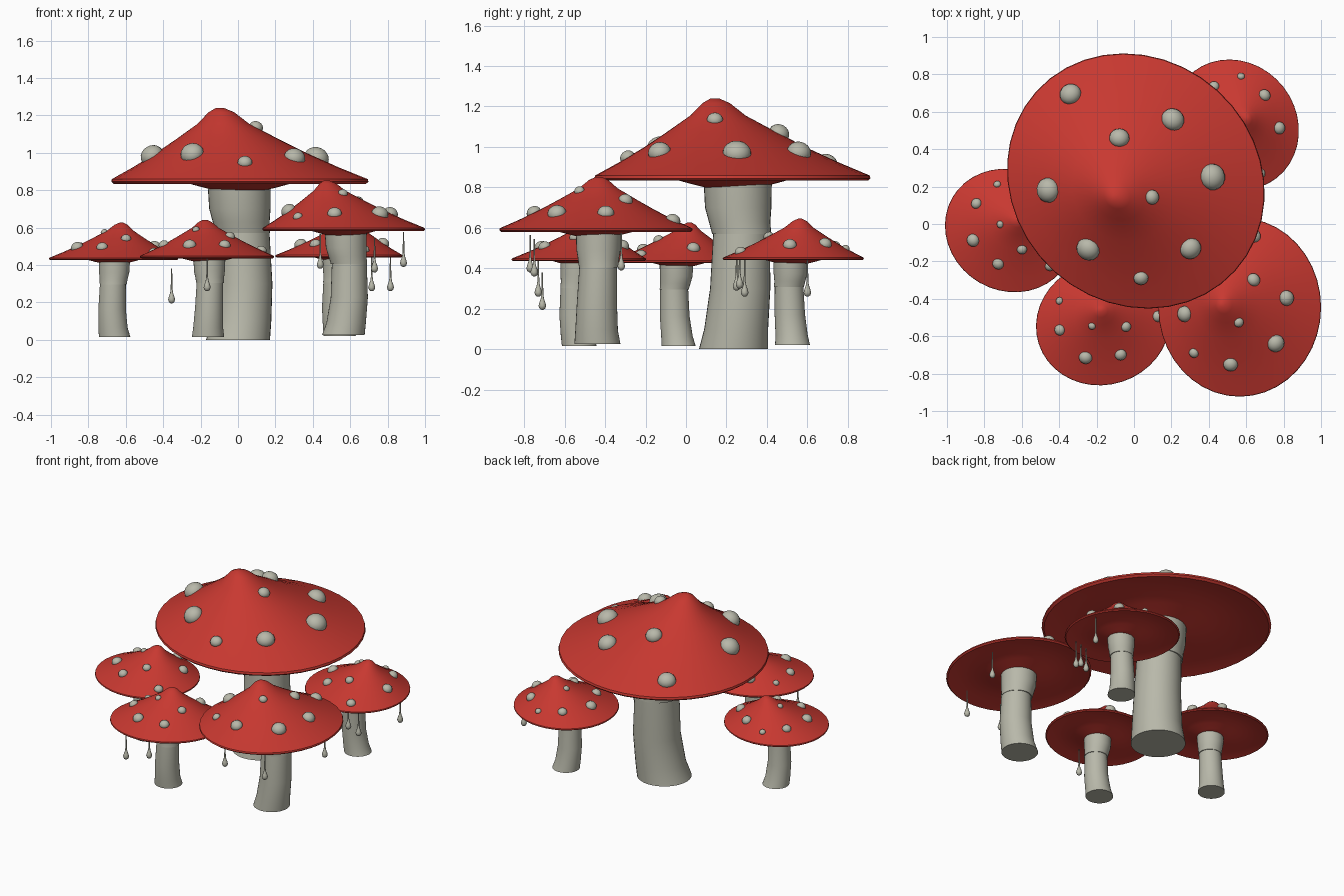
import bpy, bmesh
from math import sin, cos, pi, radians
from mathutils import Vector, Matrix
from mathutils.bvhtree import BVHTree

if "Cube" in bpy.data.objects:
    bpy.data.objects.remove(bpy.data.objects["Cube"])


def material(name, rgb):
    m = bpy.data.materials.new(name)
    m.diffuse_color = (*rgb, 1)
    m.use_nodes = True
    m.node_tree.nodes["Principled BSDF"].inputs["Base Color"].default_value = m.diffuse_color
    return m


RED = material("cap_red", (0.58, 0.04, 0.03))
PALE = material("pale_flesh", (0.48, 0.48, 0.40))


def loft(rings, sides=36, stretch=1.0, turn=0.0):
    """Skin rings (z, cx, cy, r) into a solid; stretch makes ovals with the long axis at turn."""
    bm = bmesh.new()
    axis, side = Vector((cos(turn), sin(turn), 0)), Vector((-sin(turn), cos(turn), 0))
    loops = []
    for z, cx, cy, r in rings:
        angles = [2 * pi * i / sides for i in range(sides)]
        loops.append([bm.verts.new(Vector((cx, cy, z)) + axis * r * stretch * cos(a)
                                   + side * r / stretch * sin(a)) for a in angles])
    for a, b in zip(loops, loops[1:]):
        for i in range(sides):
            j = (i + 1) % sides
            bm.faces.new((a[i], a[j], b[j], b[i]))
    bm.faces.new(loops[0][::-1])
    bm.faces.new(loops[-1])
    bmesh.ops.recalc_face_normals(bm, faces=bm.faces)
    return bm


def to_mesh(bm, name, mat):
    me = bpy.data.meshes.new(name)
    bm.to_mesh(me)
    bm.free()
    me.materials.append(mat)
    for p in me.polygons:
        p.use_smooth = True
    me.set_sharp_from_angle(angle=radians(42))
    return me


def place(me, name, matrix):
    ob = bpy.data.objects.new(name, me)
    bpy.context.collection.objects.link(ob)
    ob.matrix_world = matrix


# One mushroom, modelled around the centre of its rim
RIM_Z, RIM_R, PEAK = 0.845, 0.684, 0.395
APEX = Vector((-.11, -.09))

# bent stem and the skirt around its upper part
stem = to_mesh(loft([(0, -.01, .005, .171), (.1, .01, .018, .158), (.3, .025, .038, .149),
                     (.58, .018, .045, .14)]), "stem", PALE)
skirt = to_mesh(loft([(.57, .014, .045, .146), (.63, .007, .035, .152),
                      (.7, 0, .028, .164), (.87, -.005, .025, .17)]), "skirt", PALE)

# cap: (radius fraction, height) below, then (radius fraction, height fraction) above
under = [(.2, -.045), (.3, -.028), (.45, 0), (.6, .022), (.8, .018), (.98, -.012)]
top = [(1, 0), (.995, .035), (.8, .195), (.6, .375), (.4, .575), (.2, .785), (.1, .94), (.03, 1)]
rings = [(RIM_Z + h, 0, 0, t * RIM_R) for t, h in under]
rings += [(RIM_Z + h * PEAK, *(APEX * (1 - t)), t * RIM_R) for t, h in top]
bm = loft(rings, 40, 1.048, radians(138))
surface = BVHTree.FromBMesh(bm)
cap = to_mesh(bm, "cap", RED)

# warts on the cap surface: (angle, radius fraction, size)
SPOTS = [(127, .85, .056), (111, .36, .052), (59, .56, .06), (3, .6, .068), (315, .18, .038),
         (186, .69, .064), (235, .65, .062), (309, .68, .056), (273, .76, .038)]
bm = bmesh.new()
for angle, t, size in SPOTS:
    a = radians(angle)
    hit, normal, _, _ = surface.ray_cast(
        Vector((cos(a) * t * RIM_R, sin(a) * t * RIM_R, 3)), Vector((0, 0, -1)))
    m = Matrix.Translation(hit) @ normal.to_track_quat('Z', 'Y').to_matrix().to_4x4()
    bmesh.ops.create_uvsphere(bm, u_segments=16, v_segments=10, radius=size,
                              matrix=m @ Matrix.Diagonal((1.04, 1, .87, 1)))
spots = to_mesh(bm, "spots", PALE)

# The cluster: the same mushroom turned and scaled (x, y, z, scale, turn)
CLUSTER = {
    "main": (.01, .23, 0, 1, 0),
    "left": (-.665, -.035, .015, .493, 192),
    "front": (-.165, -.53, .015, .505, 240),
    "right": (.565, -.445, .025, .667, -48),
    "back": (.54, .53, .02, .504, 170),
}
for name, (x, y, z, scale, turn) in CLUSTER.items():
    matrix = (Matrix.Translation((x, y, z)) @ Matrix.Rotation(radians(turn), 4, 'Z')
              @ Matrix.Scale(scale, 4))
    for part, me in (("stem", stem), ("skirt", skirt), ("cap", cap), ("spots", spots)):
        place(me, f"{name}_{part}", matrix)

# Drops hanging on threads under the small caps: (x, y, bottom z)
DROPS = [(-.355, -.71, .195), (-.165, -.73, .26), (.44, -.77, .38), (.73, -.75, .36),
         (.885, -.32, .39), (.715, .29, .26), (.815, .6, .26), (.6, .25, .29), (.655, .265, .3)]
shape = [(0, .005), (.006, .014), (.02, .019), (.035, .015), (.055, .008), (.075, .005),
         (.185, .003)]
drop = to_mesh(loft([(z, 0, 0, r) for z, r in shape], 12), "drop", PALE)
for n, position in enumerate(DROPS, 1):
    place(drop, f"drop_{n}", Matrix.Translation(position))
